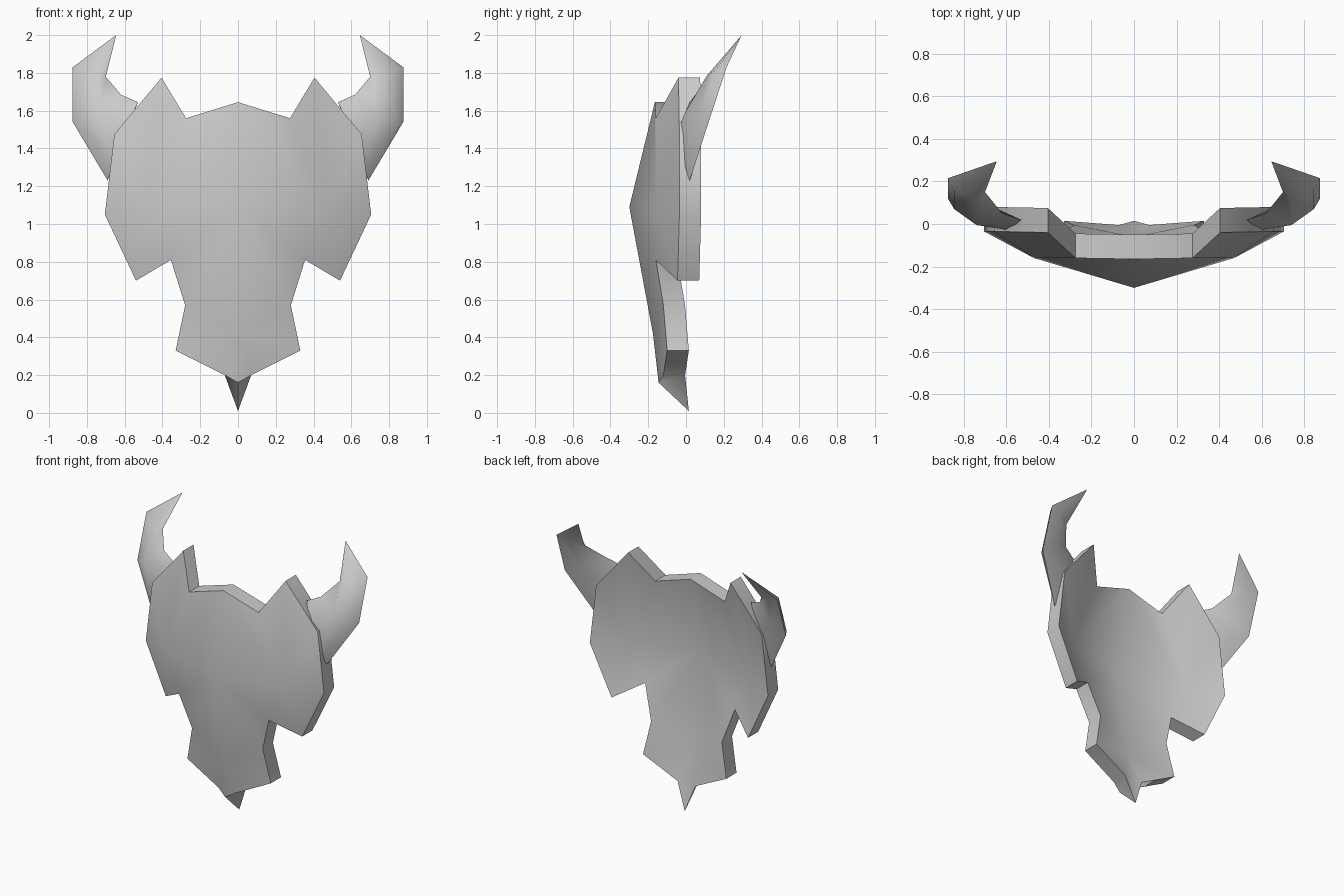
import bpy, bmesh
from mathutils import Vector
from math import radians

if "Cube" in bpy.data.objects:
    bpy.data.objects.remove(bpy.data.objects["Cube"])

grey = bpy.data.materials.new("light grey")
grey.use_nodes = True
colour = (0.6, 0.6, 0.6, 1)
grey.diffuse_color = colour
grey.node_tree.nodes["Principled BSDF"].inputs["Base Color"].default_value = colour


def finish(bm, name, angle):
    bmesh.ops.recalc_face_normals(bm, faces=bm.faces)
    mesh = bpy.data.meshes.new(name)
    bm.to_mesh(mesh)
    bm.free()
    obj = bpy.data.objects.new(name, mesh)
    bpy.context.collection.objects.link(obj)
    mesh.materials.append(grey)
    bpy.ops.object.select_all(action="DESELECT")
    obj.select_set(True)
    bpy.context.view_layer.objects.active = obj
    bpy.ops.object.shade_smooth_by_angle(angle=radians(angle))
    return obj


# Mask: half of the front face, mirrored, then thickened straight back
points = {
    "crown": (0, -.165, 1.645), "brow": (0, -.30, 1.09),
    "nose": (0, -.175, .42), "chin": (0, -.145, .16),
    "notch": (.275, -.16, 1.56), "ear": (.405, -.04, 1.775),
    "temple": (.655, -.035, 1.475), "cheek": (.705, -.035, 1.05),
    "jaw": (.54, -.045, .70), "corner": (.355, -.16, .81),
    "waist": (.28, -.12, .57), "muzzle": (.33, -.10, .33),
    "lip": (.07, -.12, .2), "bulge": (.47, -.16, 1.08),
}
patches = [
    "crown brow bulge notch", "notch bulge ear", "ear bulge temple",
    "temple bulge cheek", "cheek bulge jaw", "jaw bulge corner",
    "brow corner bulge", "brow nose waist corner", "nose muzzle waist",
    "nose chin lip muzzle",
]
bm = bmesh.new()
v = {k: bm.verts.new(p) for k, p in points.items()}
for patch in patches:
    bm.faces.new([v[k] for k in patch.split()])
bmesh.ops.mirror(bm, geom=bm.verts[:] + bm.edges[:] + bm.faces[:],
                 axis="X", merge_dist=.001)
back = bmesh.ops.extrude_face_region(bm, geom=bm.faces[:], use_keep_orig=True)
for vert in [g for g in back["geom"] if isinstance(g, bmesh.types.BMVert)]:
    vert.co.y += .115
    if vert.co.z < .18:                      # pointed chin tip
        vert.co = Vector((0, .015, .01))
finish(bm, "mask", 50)

# Horns: rings of outer, front outer, front inner, inner and back points
rings = [
    [(.69, .02, 1.23), (.67, -.005, 1.29), (.58, -.03, 1.53),
     (.53, .02, 1.645), (.60, .05, 1.45)],
    [(.875, .12, 1.54), (.845, .07, 1.55), (.74, -.005, 1.59),
     (.62, .05, 1.685), (.75, .12, 1.61)],
    [(.875, .215, 1.83), (.845, .16, 1.82), (.74, .11, 1.785),
     (.70, .15, 1.78), (.79, .20, 1.805)],
]
for side, name in ((1, "left_horn"), (-1, "right_horn")):
    bm = bmesh.new()
    loops = [[bm.verts.new((side * x, y, z)) for x, y, z in r] for r in rings]
    tip = bm.verts.new((side * .645, .295, 2.0))
    bm.faces.new(loops[0])
    for i in range(5):
        j = (i + 1) % 5
        for a, b in zip(loops, loops[1:]):
            bm.faces.new((a[i], a[j], b[j], b[i]))
        bm.faces.new((loops[-1][i], loops[-1][j], tip))
    finish(bm, name, 60)
